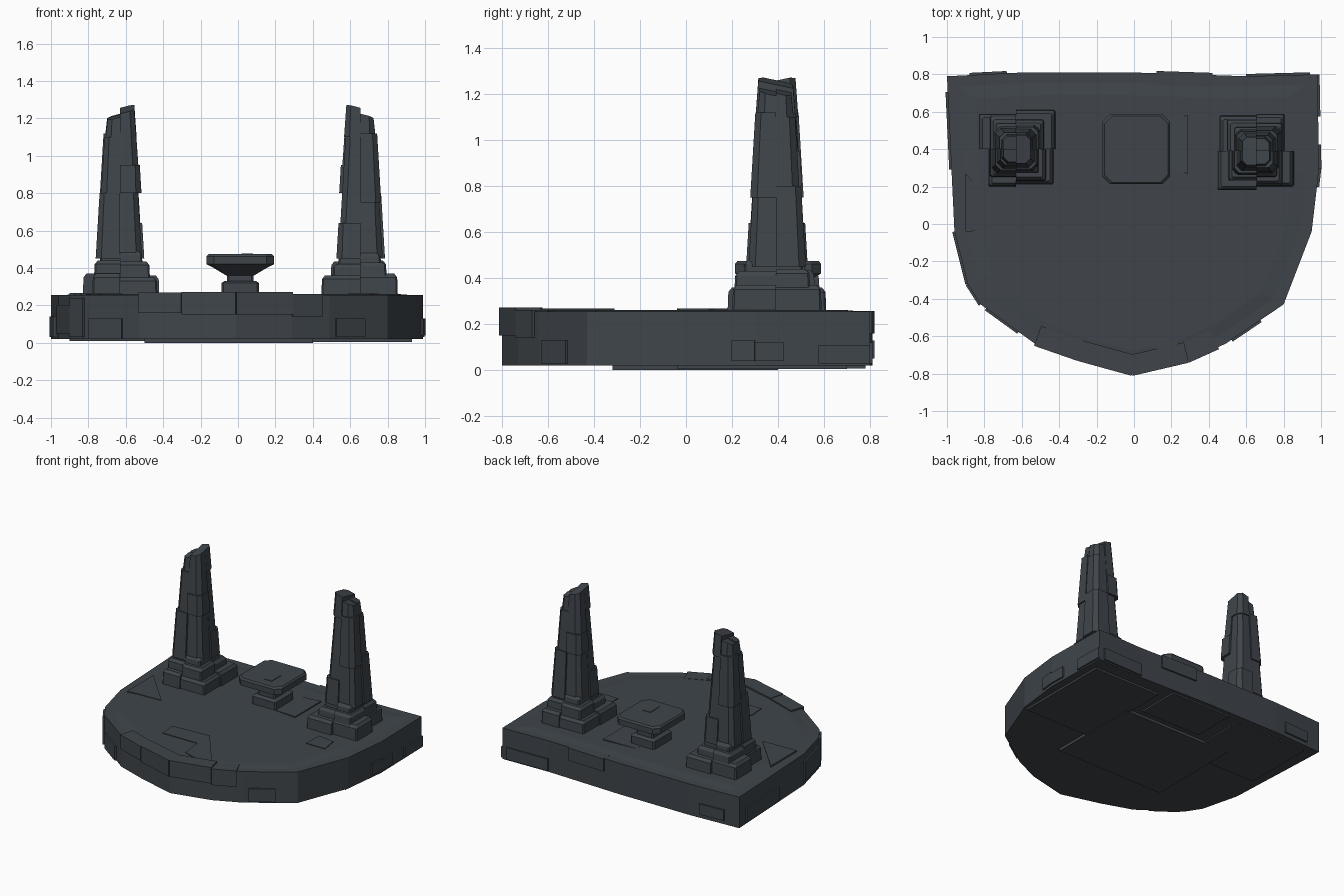
import bpy, bmesh
from mathutils import Vector, Matrix

cube = bpy.data.objects.get("Cube")
if cube:
    bpy.data.objects.remove(cube, do_unlink=True)

stone = bpy.data.materials.new("dark slate stone")
stone.use_nodes = True
COLOR = (0.05, 0.06, 0.07, 1)
stone.diffuse_color = COLOR
stone.node_tree.nodes["Principled BSDF"].inputs["Base Color"].default_value = COLOR


def loft(bm, *rings):
    """Closed solid through rings with equal point counts."""
    loops = [[bm.verts.new(p) for p in ring] for ring in rings]
    n = len(loops[0])
    for a, b in zip(loops, loops[1:]):
        for i in range(n):
            j = (i + 1) % n
            bm.faces.new((a[i], a[j], b[j], b[i]))
    bm.faces.new(loops[0][::-1])
    bm.faces.new(loops[-1])


def prism(bm, outline, z0, z1):
    loft(bm, [(x, y, z0) for x, y in outline], [(x, y, z1) for x, y in outline])


def finish(bm, name, matrix=None):
    bmesh.ops.recalc_face_normals(bm, faces=bm.faces)
    if matrix:
        bm.transform(matrix)
    mesh = bpy.data.meshes.new(name)
    bm.to_mesh(mesh)
    bm.free()
    mesh.materials.append(stone)
    obj = bpy.data.objects.new(name, mesh)
    bpy.context.collection.objects.link(obj)
    return obj


def chamfered(x0, x1, y0, y1, c):
    return [(x0 + c, y0), (x1 - c, y0), (x1, y0 + c), (x1, y1 - c),
            (x1 - c, y1), (x0 + c, y1), (x0, y1 - c), (x0, y0 + c)]


# Platform: flat back, rounded front
RIM = [(-1, .79), (-.96, -.04), (-.89, -.32), (-.82, -.43), (-.53, -.64), (-.3, -.72),
       (-.01, -.8), (.29, -.73), (.49, -.64), (.8, -.43), (.95, -.04), (.99, .3),
       (.98, .8), (.6, .79), (0, .81), (-.6, .81)]
bm = bmesh.new()
prism(bm, RIM, .02, .255)
finish(bm, "platform")

# Gently raised paving over the platform
bm = bmesh.new()
loft(bm, [(x * .99, y * .99, .25) for x, y in RIM],
     [(x * .85, y * .85, .262) for x, y in RIM])
finish(bm, "platform_paving")


# Stone panels standing slightly proud of the rim
def rim_panel(bm, edge, t0, t1, z0, z1, out=.012, depth=.1):
    a, b = (Vector(RIM[(edge + k) % len(RIM)]) for k in (0, 1))
    d = (b - a).normalized()
    n = Vector((d.y, -d.x))
    p, q = a.lerp(b, t0), a.lerp(b, t1)
    prism(bm, [p + n * out, q + n * out, q - n * depth, p - n * depth], z0, z1)


PANELS = [
    (0, .1, .6, .03, .14), (1, 0, 1, .05, .2), (2, 0, 1, .03, .24),
    (3, .1, .7, .02, .13), (4, 0, 1, .16, .268), (5, 0, 1, .15, .272),
    (6, 0, 1, .15, .272), (7, 0, .8, .14, .262), (8, .1, .6, .03, .13),
    (10, .7, 1, .04, .13), (11, 0, .25, .04, .12), (11, .55, 1, .03, .11),
    (12, .1, 1, .03, .12), (13, .3, .8, .16, .256), (15, .2, .7, .05, .13),
]
bm = bmesh.new()
for panel in PANELS:
    rim_panel(bm, *panel)
finish(bm, "rim_panels")

# Cracked floor stones
bm = bmesh.new()
FLOOR = [
    [(-.9, .27), (-.9, -.04), (-.62, -.03)],
    [(.6, .12), (.73, .1), (.75, -.03), (.59, -.03)],
    [(-.32, -.33), (-.02, -.31), (-.02, -.46), (-.31, -.46)],
    [(-.02, -.31), (.29, -.72), (0, -.63), (-.02, -.46)],
]
for shape in FLOOR:
    prism(bm, shape, .24, .267)
finish(bm, "floor_stones")

# Overlapping slabs under the platform
bm = bmesh.new()
for x0, x1, y0, y1, z in [(.37, .93, -.04, .7, .005), (-.5, .4, -.32, .4, 0),
                          (-.9, -.3, .2, .75, .01), (-.2, .3, .45, .78, .008)]:
    prism(bm, [(x0, y0), (x1, y0), (x1, y1), (x0, y1)], z, .05)
finish(bm, "underside_slabs")

# Pillars: each quarter is a stack of stones of its own sizes
BASE = {  # quadrant: (z top, reach x, reach y) for each tier
    (-1, -1): [(.37, .15, .2), (.44, .14, .15), (.5, .11, .12)],
    (1, -1): [(.35, .2, .19), (.435, .16, .17), (.49, .12, .13)],
    (1, 1): [(.36, .21, .21), (.42, .15, .16), (.5, .12, .12)],
    (-1, 1): [(.37, .2, .19), (.43, .14, .18), (.48, .11, .14)],
}
SHAFT = {  # quadrant: (z top, extra width) for each stone
    (-1, -1): [(.8, .008), (1.1, 0), (1.22, -.006)],
    (1, -1): [(.8, -.006), (.95, .012), (1.24, .004)],
    (1, 1): [(.64, .006), (1.1, -.004), (1.24, .004)],
    (-1, 1): [(.75, -.004), (1.12, .006), (1.21, -.004)],
}


def quarter(sx, sy, rx, ry, c):
    return [(0, 0), (sx * rx, 0), (sx * rx, sy * (ry - c)), (sx * (rx - c), sy * ry), (0, sy * ry)]


def width(z):
    return .12 - .06 * (z - .5)


def crown(x, y, z):
    """Slant of the broken top."""
    return z + .25 * x + .2 * y


def pillar(name, place):
    bm = bmesh.new()
    for (sx, sy), tiers in BASE.items():
        z0 = .24
        for z1, rx, ry in tiers:
            low = [(x, y, z0) for x, y in quarter(sx, sy, rx, ry, .008)]
            mid = [(x, y, z1 - .02) for x, y in quarter(sx, sy, rx - .004, ry - .004, .008)]
            top = [(x, y, z1) for x, y in quarter(sx, sy, rx - .02, ry - .02, .008)]
            loft(bm, low, mid, top)
            z0 = z1 - .02
    for (sx, sy), stones in SHAFT.items():
        z0 = .45
        for z1, extra in stones:
            r0, r1 = width(z0) + extra, width(z1) + extra
            low = [(x, y, z0) for x, y in quarter(sx, sy, r0, r0, .03)]
            top = [(x, y, z1) for x, y in quarter(sx, sy, r1, r1, .025)]
            if z1 > 1.15:
                top = [(x * .95, y * .95, crown(x, y, z1)) for x, y, z in top]
            loft(bm, low, top)
            z0 = z1
    finish(bm, name, place)


pillar("right_pillar", Matrix.Translation((-.63, .4, 0)))
pillar("left_pillar", Matrix.Translation((.655, .39, 0)) @ Matrix.Rotation(3.14159, 4, "Z"))

# Altar: foot, waist and flared table
bm = bmesh.new()
CX, CY = .012, .4


def ring(rx, ry, z, c):
    return [(x, y, z) for x, y in chamfered(CX - rx, CX + rx, CY - ry, CY + ry, c)]


loft(bm, ring(.1, .11, .25, .01), ring(.1, .11, .32, .01), ring(.085, .095, .33, .01))
loft(bm, ring(.07, .08, .32, .01), ring(.07, .08, .37, .01))
loft(bm, ring(.075, .08, .36, .01), ring(.15, .16, .405, .03),
     ring(.18, .187, .42, .04), ring(.18, .187, .462, .04), ring(.17, .177, .474, .04))
prism(bm, [(.02, .4), (.08, .4), (.08, .29), (.02, .29)], .46, .478)
finish(bm, "altar")

# Fallen slab beside the altar
bm = bmesh.new()
FALLEN = [(.02, .3), (.29, .27), (.29, .58), (.02, .56)]
loft(bm, [(x, y, .24) for x, y in FALLEN],
     [(x, y, .262 + .03 * x) for x, y in FALLEN])
finish(bm, "fallen_slab")
